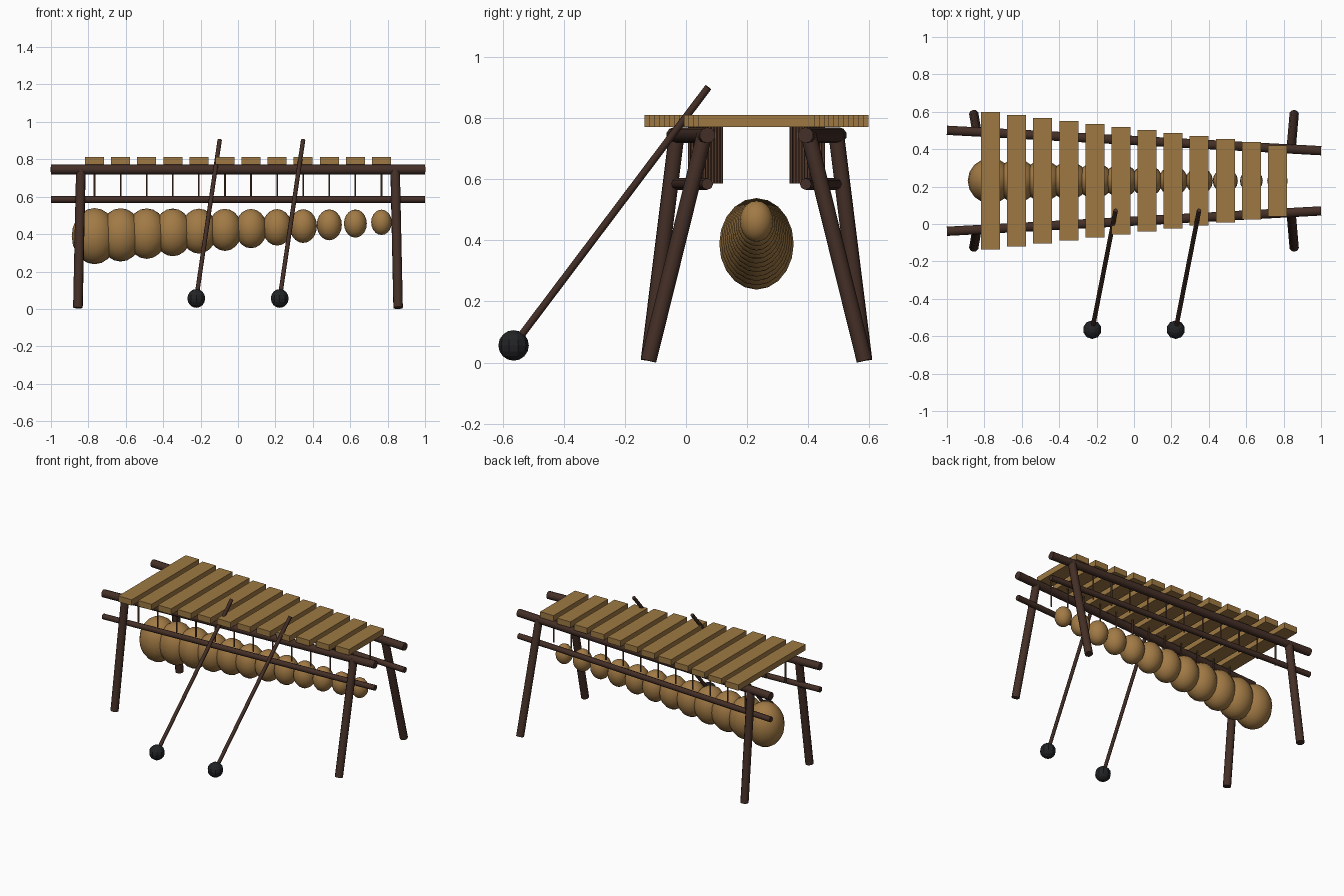
import bpy
from mathutils import Vector

if "Cube" in bpy.data.objects:
    bpy.data.objects.remove(bpy.data.objects["Cube"])

N = 12          # number of bars and gourds
YC = 0.231      # centre line of the instrument


def material(name, rgb):
    m = bpy.data.materials.new(name)
    m.diffuse_color = (*rgb, 1)
    m.use_nodes = True
    m.node_tree.nodes["Principled BSDF"].inputs["Base Color"].default_value = m.diffuse_color
    return m


DARK = material("dark_wood", (0.058, 0.028, 0.020))
BAR = material("bar_wood", (0.34, 0.19, 0.055))
GOURD = material("gourd_tan", (0.36, 0.195, 0.06))
CORD = material("cord_brown", (0.13, 0.06, 0.035))
BLACK = material("rubber_black", (0.016, 0.017, 0.019))


def finish(name, mat, smooth=None):
    o = bpy.context.object
    o.name = name
    o.data.materials.append(mat)
    if smooth:
        bpy.ops.object.shade_smooth_by_angle(angle=smooth)
    return o


def rod(name, a, b, r, mat, sides=10, smooth=0.9):
    a, b = Vector(a), Vector(b)
    d = b - a
    bpy.ops.mesh.primitive_cylinder_add(
        vertices=sides, radius=r, depth=d.length, location=(a + b) / 2,
        rotation=d.to_track_quat('Z', 'Y').to_euler())
    return finish(name, mat, smooth)


def rail_half(x):
    # half distance between the tapering rails
    return 0.2155 - 0.0545 * x


for s, side in ((-1, "front"), (1, "back")):
    # long rails
    for z, r, n, level in ((0.745, 0.026, 10, "upper"), (0.585, 0.019, 8, "lower")):
        rod(f"{side}_{level}_rail", (-1, YC + s * rail_half(-1), z),
            (1, YC + s * rail_half(1), z), r, DARK, n)
    # splayed legs
    for e, end in ((-1, "left"), (1, "right")):
        rod(f"{side}_{end}_leg", (e * 0.856, YC + s * 0.354, 0.006),
            (e * 0.84, YC + s * rail_half(e * 0.84), 0.75), 0.026, DARK)

for i in range(N):
    t = i / (N - 1)
    x = -0.767 + 1.534 * t
    half = 0.367 + (0.190 - 0.367) * t
    # sounding bar
    bpy.ops.mesh.primitive_cube_add(size=1, location=(x, YC, 0.792))
    bpy.context.object.scale = (0.102, half * 2, 0.04)
    finish(f"bar_{i + 1}", BAR)
    # hanging cords
    for s, side in ((-1, "front"), (1, "back")):
        y = YC + s * half * 0.6
        rod(f"{side}_cord_{i + 1}", (x, y, 0.587), (x, y, 0.775), 0.005, CORD, 6)
    # gourd resonator
    r = 0.122 + (0.055 - 0.122) * t
    bpy.ops.mesh.primitive_uv_sphere_add(
        segments=16, ring_count=10, radius=1,
        location=(x, YC, 0.389 + (0.463 - 0.389) * t))
    bpy.context.object.scale = (r, r, r * 1.23)
    finish(f"gourd_{i + 1}", GOURD, 1.0)

# mallets leaning on the front
for k, x in enumerate((-0.223, 0.223)):
    head = (x, -0.565, 0.056)
    rod(f"mallet_stick_{k + 1}", head, (x + 0.125, 0.073, 0.902), 0.012, DARK, 8)
    bpy.ops.mesh.primitive_uv_sphere_add(segments=10, ring_count=8, radius=0.05, location=head)
    finish(f"mallet_head_{k + 1}", BLACK)
